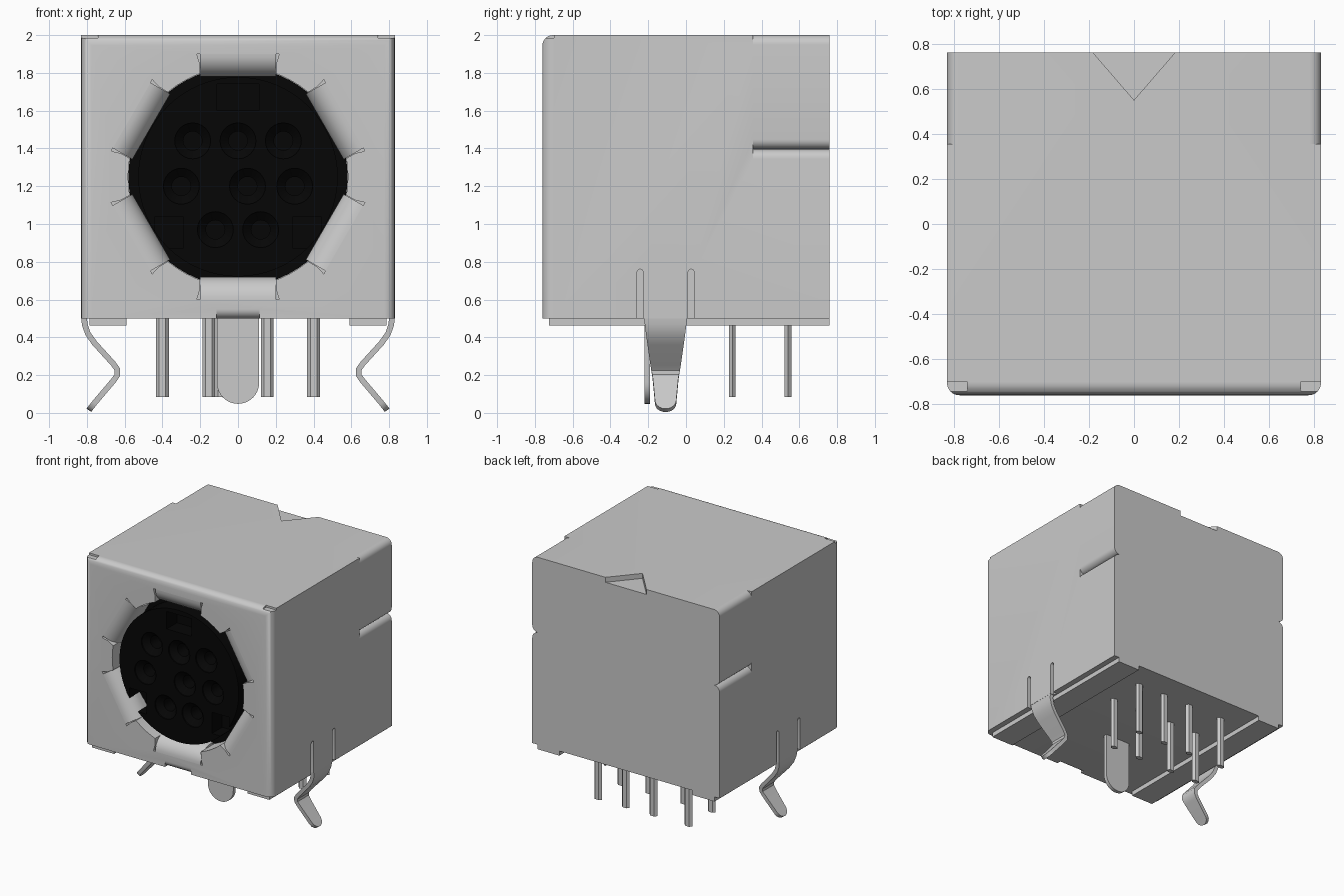
import bpy, bmesh
from math import sin, cos, pi, radians

if "Cube" in bpy.data.objects:
    bpy.data.objects.remove(bpy.data.objects["Cube"], do_unlink=True)


def material(name, value):
    m = bpy.data.materials.new(name)
    m.use_nodes = True
    m.diffuse_color = (value, value, value, 1)
    m.node_tree.nodes["Principled BSDF"].inputs["Base Color"].default_value = m.diffuse_color
    return m


METAL = material("grey metal", 0.59)
PLASTIC = material("black plastic", 0.0018)
FRONT, CZ = -0.76, 1.25


def finish(bm, name, mat):
    bmesh.ops.recalc_face_normals(bm, faces=bm.faces)
    mesh = bpy.data.meshes.new(name)
    bm.to_mesh(mesh)
    bm.free()
    mesh.materials.append(mat)
    obj = bpy.data.objects.new(name, mesh)
    bpy.context.collection.objects.link(obj)
    return obj


def prism(name, pts, axis, a, b, mat=METAL):
    """Extrude a 2D outline along an axis from a to b."""
    place = {"x": lambda p, t: (t, p[0], p[1]),
             "y": lambda p, t: (p[0], t, p[1]),
             "z": lambda p, t: (p[0], p[1], t)}[axis]
    bm = bmesh.new()
    lo = [bm.verts.new(place(p, a)) for p in pts]
    hi = [bm.verts.new(place(p, b)) for p in pts]
    bm.faces.new(lo)
    bm.faces.new(hi)
    for i in range(len(pts)):
        j = (i + 1) % len(pts)
        bm.faces.new((lo[i], lo[j], hi[j], hi[i]))
    return finish(bm, name, mat)


def rect(x0, x1, y0, y1):
    return [(x0, y0), (x1, y0), (x1, y1), (x0, y1)]


def arc(cx, cy, r, start, end, n=8):
    angles = [radians(start + (end - start) * i / n) for i in range(n + 1)]
    return [(cx + r * cos(t), cy + r * sin(t)) for t in angles]


def circle(cx, cy, r, n=64):
    return arc(cx, cy, r, 0, 360, n)[:-1]


def flip(pts, s):
    return [(s * x, y) for x, y in pts]


def spoke(angle, d, w):
    """Point at distance d along a direction from the mouth centre, offset sideways by w."""
    t = radians(angle)
    return d * cos(t) - w * sin(t), CZ + d * sin(t) + w * cos(t)


def cut(obj, cutters):
    for c in cutters:
        m = obj.modifiers.new("cut", "BOOLEAN")
        m.operation, m.solver, m.object = "DIFFERENCE", "EXACT", c
    bake(obj)
    for c in cutters:
        bpy.data.objects.remove(c, do_unlink=True)


def bake(obj):
    deps = bpy.context.evaluated_depsgraph_get()
    mesh = bpy.data.meshes.new_from_object(obj.evaluated_get(deps))
    obj.modifiers.clear()
    obj.data = mesh


def smooth(obj):
    bpy.ops.object.select_all(action="DESELECT")
    obj.select_set(True)
    bpy.context.view_layer.objects.active = obj
    bpy.ops.object.shade_smooth_by_angle(angle=radians(35))


# Shield box with rounded front edges
shield = prism("shield", rect(-0.83, 0.83, FRONT, 0.76), "z", 0.5, 2)
bm = bmesh.new()
bm.from_mesh(shield.data)
edges = [e for e in bm.edges
         if all(v.co.y < -0.7 for v in e.verts) and sum(v.co.z for v in e.verts) > 2]
bmesh.ops.bevel(bm, geom=edges, offset=0.055, segments=6, profile=0.5, affect="EDGES")
bm.to_mesh(shield.data)
bm.free()

# Socket mouth, with flared openings where the flaps bend in
FLAPS = [30 + 60 * i for i in range(6)]
cutters = [prism("mouth", circle(0, CZ, 0.582), "y", -0.9, -0.4)]
for a in FLAPS:
    outline = [spoke(a, d, w) for d, w in
               ((0.45, -0.2), (0.6, -0.203), (0.65, -0.218), (0.65, 0.218), (0.6, 0.203), (0.45, 0.2))]
    cutters.append(prism("opening", outline, "y", -0.9, -0.6))

# Folded rear seams, corner reliefs and clip slots on both sides
for s in (1, -1):
    top = [(0.85, 2.02), (0.78, 2.02)] + arc(0.78, 1.95, 0.05, 90, 0) + [(0.85, 1.95)]
    seam = (arc(0.78, 1.345, 0.05, 0, 86) + arc(0.78, 1.447, 0.05, -86, 0)
            + [(0.85, 1.447), (0.85, 1.345)])
    for outline in (top, seam):
        cutters.append(prism("fold", flip(outline, s), "y", 0.355, 0.8))
    cutters.append(prism("relief", flip(rect(0.74, 0.85, -0.8, -0.7), s), "z", 1.985, 2.1))
    for y in (-0.243, 0.027):
        slot = [(y - 0.016, 0.4), (y + 0.016, 0.4)] + arc(y, 0.745, 0.016, 0, 180)
        cutters.append(prism("slot", slot, "x", s * 0.8, s * 0.9))

# Triangular notch at the rear and the rolled front lower edge
cutters.append(prism("notch", [(-0.19, 0.77), (0, 0.55), (0.19, 0.77)], "z", 1.96, 2.1))
roll = [(-0.8, 0.45), (-0.8, 0.55)] + arc(-0.71, 0.55, 0.05, 180, 270) + [(-0.71, 0.45)]
cutters.append(prism("roll", roll, "x", -0.115, 0.115))
cut(shield, cutters)
smooth(shield)

# Contact flaps bending into the mouth
for i, a in enumerate(FLAPS):
    bm = bmesh.new()
    rows = [[bm.verts.new((x, y, z)) for x, z in (spoke(a, d, -0.2), spoke(a, d, 0.2))]
            for d, y in arc(0.65, -0.64, 0.12, 270, 180, 10) + [(0.53, -0.6)]]
    for p, q in zip(rows, rows[1:]):
        bm.faces.new((p[0], p[1], q[1], q[0]))
    flap = finish(bm, f"contact_flap_{i + 1}", METAL)
    facing = sum(f.normal.y for f in flap.data.polygons)
    m = flap.modifiers.new("thickness", "SOLIDIFY")
    m.thickness, m.offset = 0.025, (-1 if facing < 0 else 1)
    bake(flap)
    smooth(flap)

# Black insert: rear flange and a raised core with key slots and countersunk contact holes
FACE = -0.745
prism("insert_flange", circle(0, CZ, 0.58), "y", -0.59, -0.38, PLASTIC)
insert = prism("insert_core", circle(0, CZ, 0.528), "y", FACE, -0.5, PLASTIC)
cutters = [prism("key", rect(-0.11, 0.11, 1.6, 1.74), "y", -0.8, FACE + 0.13, PLASTIC)]
for s in (1, -1):
    cutters.append(prism("key", flip(rect(0.29, 0.44, 0.87, 1.04), s), "y", -0.8, FACE + 0.13, PLASTIC))
HOLES = [(-0.24, 1.44), (0, 1.44), (0.24, 1.44), (-0.3, 1.2), (0.05, 1.2), (0.3, 1.2),
         (-0.12, 0.97), (0.12, 0.97)]
for x, z in HOLES:
    bm = bmesh.new()
    rings = [[bm.verts.new((px, FACE + d, pz)) for px, pz in circle(x, z, r, 24)]
             for r, d in ((0.095, -0.04), (0.095, 0.01), (0.05, 0.05), (0.05, 0.15))]
    bm.faces.new(rings[0])
    bm.faces.new(rings[-1])
    for p, q in zip(rings, rings[1:]):
        for k in range(24):
            j = (k + 1) % 24
            bm.faces.new((p[k], p[j], q[j], q[k]))
    cutters.append(finish(bm, "contact_hole", PLASTIC))
cut(insert, cutters)
smooth(insert)

# Standoff rails, sprung side clips
CLIP = [(0.815, 0.52, 0.117), (0.812, 0.47, 0.11), (0.795, 0.42, 0.103), (0.76, 0.37, 0.096),
        (0.66, 0.26, 0.08), (0.639, 0.23, 0.076), (0.639, 0.2, 0.071), (0.66, 0.17, 0.067),
        (0.76, 0.052, 0.056), (0.775, 0.033, 0.048), (0.785, 0.02, 0.03), (0.789, 0.014, 0.012)]
for s, side in ((1, "left"), (-1, "right")):
    prism(f"{side}_rail", flip(rect(0.59, 0.785, -0.725, 0.76), s), "z", 0.463, 0.51)
    bm = bmesh.new()
    rows = [[bm.verts.new((s * x, -0.108 + d * w, z)) for d in (-1, 1)] for x, z, w in CLIP]
    for p, q in zip(rows, rows[1:]):
        bm.faces.new((p[0], p[1], q[1], q[0]))
    clip = finish(bm, f"{side}_clip", METAL)
    m = clip.modifiers.new("thickness", "SOLIDIFY")
    m.thickness, m.offset = 0.03, 0
    bake(clip)
    smooth(clip)

# Ground tab
tab = [(0.112, 0.52), (-0.112, 0.52)] + arc(0, 0.16, 0.112, 180, 360, 20)
smooth(prism("ground_tab", tab, "y", -0.22, -0.19))

# Six-sided solder pins in two rows
PINS = {"front": (0.245, (-0.4, -0.155, 0.155, 0.4)), "rear": (0.54, (-0.4, -0.09, 0.155, 0.4))}
for row, (y, places) in PINS.items():
    for i, x in enumerate(places):
        outline = [(x + 0.034 * cos(k * pi / 3), y + 0.021 * sin(k * pi / 3)) for k in range(6)]
        prism(f"{row}_pin_{i + 1}", outline, "z", 0.085, 0.52)
